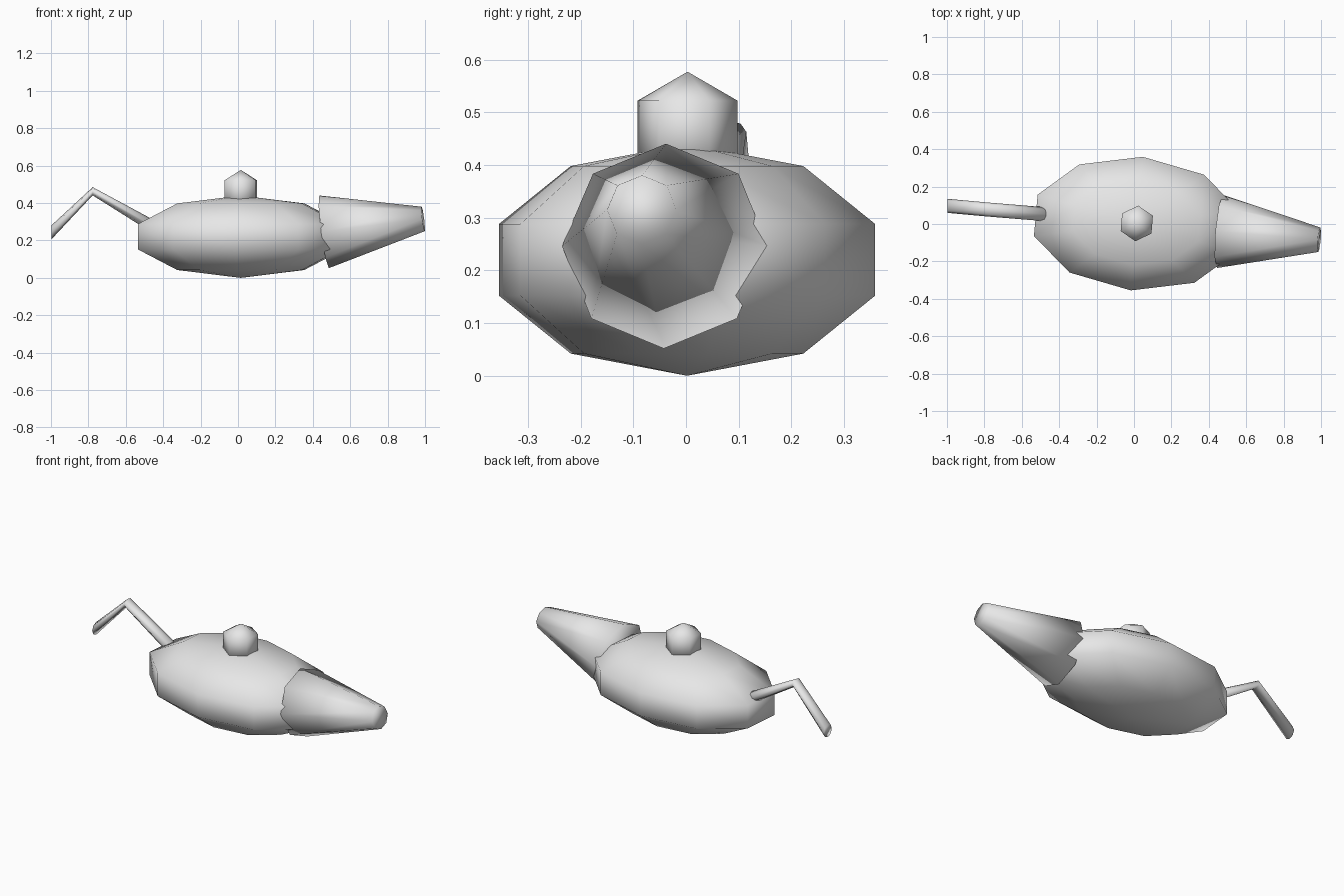
import bpy, bmesh, math
from mathutils import Matrix, Vector

if "Cube" in bpy.data.objects:
    bpy.data.objects.remove(bpy.data.objects["Cube"])

grey = bpy.data.materials.new("light_grey")
grey.diffuse_color = (0.8, 0.8, 0.8, 1)
grey.use_nodes = True
grey.node_tree.nodes["Principled BSDF"].inputs["Base Color"].default_value = grey.diffuse_color
YAW = math.radians(-4.6)


def finish(name, bm):
    """Turn a bmesh into a smooth-shaded grey object."""
    bmesh.ops.recalc_face_normals(bm, faces=bm.faces)
    for f in bm.faces:
        f.smooth = True
    me = bpy.data.meshes.new(name)
    bm.to_mesh(me)
    bm.free()
    me.materials.append(grey)
    ob = bpy.data.objects.new(name, me)
    bpy.context.collection.objects.link(ob)
    return ob


# Body: ten-sided squashed sphere, columns of the matrix are its skewed axes
bm = bmesh.new()
bmesh.ops.create_uvsphere(bm, u_segments=10, v_segments=5, radius=1)
k = 1 / math.sin(math.radians(72))
bm.transform(Matrix(((-0.145 * k, -0.55 * k, 0, 0.015),
                     (0.354 * k, -0.066 * k, 0, 0.002),
                     (0, 0, 0.22, 0.22),
                     (0, 0, 0, 1))))
finish("pot_body", bm)

# Lid knob: six-sided small sphere
bm = bmesh.new()
bmesh.ops.create_uvsphere(bm, u_segments=6, v_segments=3, radius=0.11)
bm.transform(Matrix.Translation((0.015, 0.003, 0.467)) @ Matrix.Rotation(YAW, 4, 'Z'))
finish("lid_knob", bm)

# Spout: eight-sided capped cone along a tilted axis
base, tip = Vector((0.46, -0.04, 0.246)), Vector((0.99, -0.084, 0.315))
axis = (tip - base).normalized()
side = Vector((0, 0, 1)).cross(axis).normalized()
up = axis.cross(side)
bm = bmesh.new()
bmesh.ops.create_cone(bm, cap_ends=True, segments=8, radius1=0.196, radius2=0.066,
                      depth=(tip - base).length)
rot = Matrix((side, up, axis)).transposed().to_4x4()
bm.transform(Matrix.Translation((base + tip) / 2) @ rot)
finish("spout", bm)

# Handle: bent eight-sided tube, pinched at the bend: (x, y, z, half height)
stations = [(-0.47, 0.052, 0.284, 0.036), (-0.777, 0.077, 0.463, 0.022),
            (-0.998, 0.097, 0.243, 0.0375)]
bm = bmesh.new()
rings = []
for x, y, z, h in stations:
    ring = []
    for i in range(8):
        a = math.tau * i / 8
        ring.append(bm.verts.new((x, y + 0.0375 * math.cos(a), z + h * math.sin(a))))
    rings.append(ring)
for r0, r1 in zip(rings, rings[1:]):
    for i in range(8):
        j = (i + 1) % 8
        bm.faces.new((r0[i], r0[j], r1[j], r1[i]))
bm.faces.new(rings[0])
bm.faces.new(rings[-1])
finish("handle", bm)
